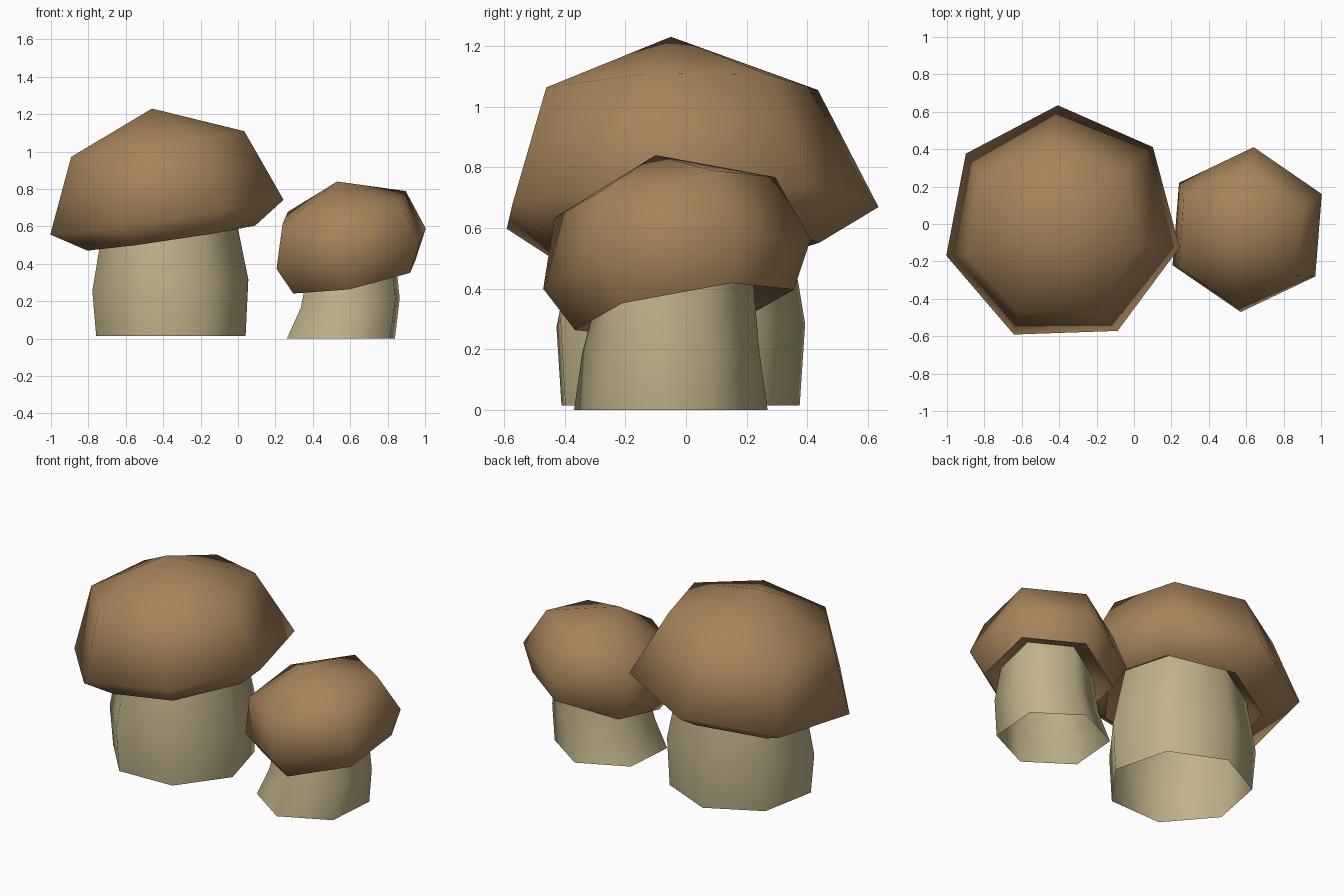
import bpy, bmesh, math

cube = bpy.data.objects.get("Cube")
if cube:
    bpy.data.objects.remove(cube, do_unlink=True)


def make_material(name, color):
    mat = bpy.data.materials.new(name)
    mat.use_nodes = True
    mat.diffuse_color = color
    mat.node_tree.nodes["Principled BSDF"].inputs["Base Color"].default_value = color
    return mat


cap_brown = make_material("cap_brown", (0.38, 0.225, 0.1, 1))
stem_cream = make_material("stem_cream", (0.52, 0.445, 0.25, 1))


def loft(name, rings, sides, start, mat, apex=None):
    """Skin tilted polygon rings: (x, y, z, radius, x slope, y slope)."""
    bm = bmesh.new()
    loops = []
    for x, y, z, radius, slope_x, slope_y in rings:
        loop = []
        for i in range(sides):
            angle = math.radians(start) + math.tau * i / sides
            dx, dy = radius * math.cos(angle), radius * math.sin(angle)
            loop.append(bm.verts.new((x + dx, y + dy, z + slope_x * dx + slope_y * dy)))
        loops.append(loop)
    for low, high in zip(loops, loops[1:]):
        for i in range(sides):
            j = (i + 1) % sides
            bm.faces.new((low[i], low[j], high[j], high[i]))
    if apex:
        tip = bm.verts.new(apex)
        for i in range(sides):
            bm.faces.new((loops[-1][i], loops[-1][(i + 1) % sides], tip))
    for face in bm.faces:
        face.smooth = True
    mesh = bpy.data.meshes.new(name)
    bm.to_mesh(mesh)
    bm.free()
    mesh.materials.append(mat)
    obj = bpy.data.objects.new(name, mesh)
    bpy.context.collection.objects.link(obj)


def mushroom(prefix, sides, start, tilt, stem, cap, apex):
    # Stem: open tube whose top ring follows the tilt of the cap
    stem = [ring + lean for ring, lean in zip(stem, ((0, 0), (tilt[0] / 2, 0), tilt))]
    cap = [ring + tilt for ring in cap]
    loft(prefix + "_stem", stem, sides, start, stem_cream)
    # Underside: shallow hollow between the stem top and the cap rim
    loft(prefix + "_cap_underside", [stem[-1], cap[0]], sides, start, cap_brown)
    # Cap: rim, widest ring, shoulder and peak
    loft(prefix + "_cap", cap, sides, start, cap_brown, apex)


mushroom("large", 7, 92, (0.148, 0.03),
         stem=[(-0.362, -0.035, 0.015, 0.41),
               (-0.365, -0.035, 0.285, 0.428),
               (-0.375, -0.03, 0.62, 0.365)],
         cap=[(-0.36, -0.02, 0.54, 0.46),
              (-0.385, -0.005, 0.653, 0.64),
              (-0.433, -0.04, 1.043, 0.475)],
         apex=(-0.46, -0.05, 1.23))

mushroom("small", 6, 85.5, (0.19, 0.17),
         stem=[(0.55, -0.05, 0.0, 0.32),
               (0.6, -0.05, 0.19, 0.293),
               (0.605, -0.04, 0.4, 0.26)],
         cap=[(0.622, -0.005, 0.33, 0.362),
              (0.605, -0.03, 0.481, 0.442),
              (0.567, -0.07, 0.7, 0.365)],
         apex=(0.53, -0.1, 0.84))
